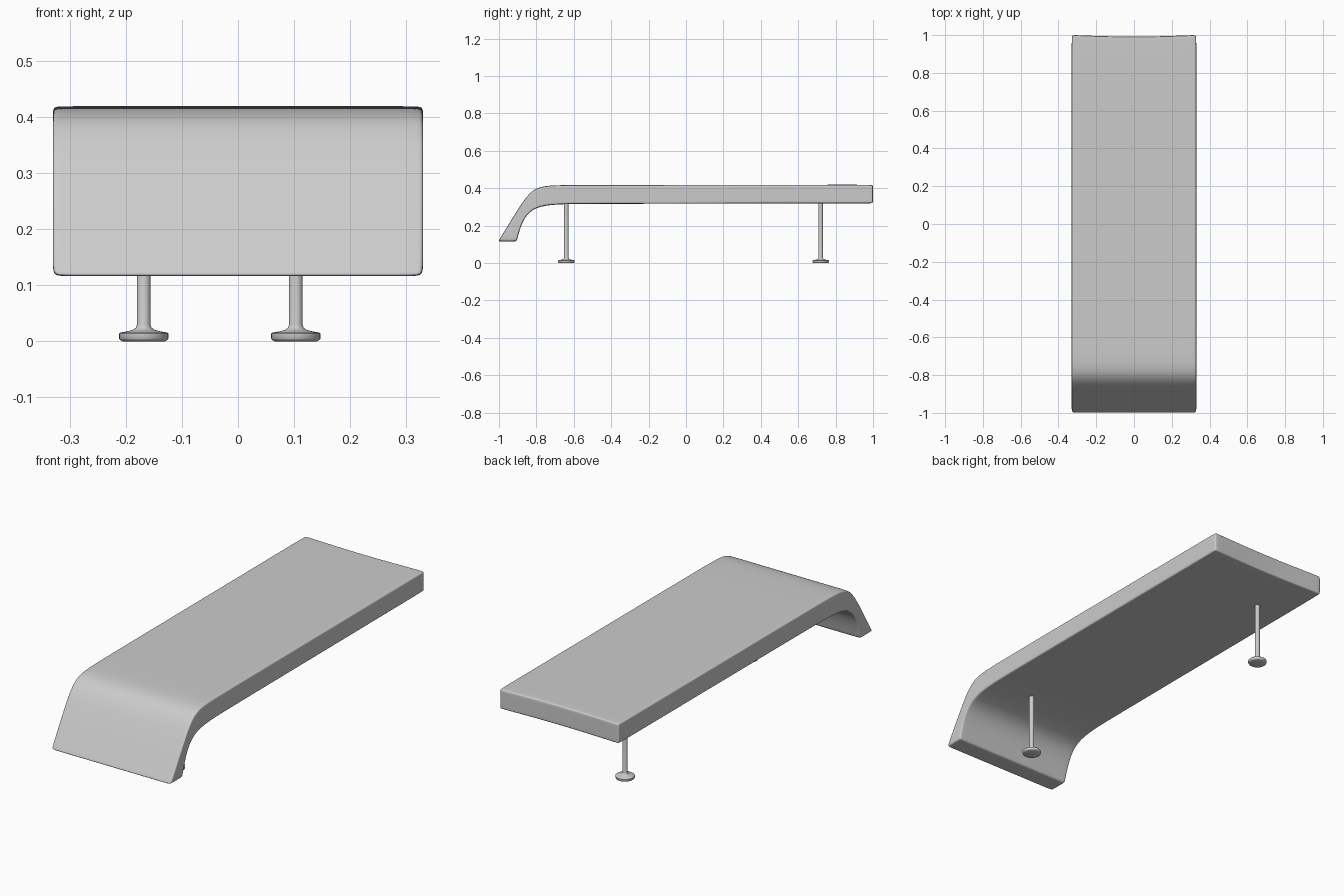
import bpy, bmesh, math

if "Cube" in bpy.data.objects:
    bpy.data.objects.remove(bpy.data.objects["Cube"])


def finish(name, bm, angle):
    bmesh.ops.recalc_face_normals(bm, faces=bm.faces)
    me = bpy.data.meshes.new(name)
    bm.to_mesh(me)
    bm.free()
    ob = bpy.data.objects.new(name, me)
    bpy.context.collection.objects.link(ob)
    bpy.ops.object.select_all(action='DESELECT')
    bpy.context.view_layer.objects.active = ob
    ob.select_set(True)
    bpy.ops.object.shade_smooth_by_angle(angle=math.radians(angle))
    return ob


# Board: control cage from side-profile stations (upper y, z, lower y, z)
stations = [
    (-1.005, 0.116, -0.905, 0.116),
    (-0.985, 0.146, -0.900, 0.140),
    (-0.880, 0.320, -0.870, 0.240),
    (-0.810, 0.410, -0.810, 0.300),
    (-0.690, 0.417, -0.690, 0.316),
    (-0.500, 0.418, -0.500, 0.317),
    (0.980, 0.419, 0.980, 0.319),
    (1.000, 0.419, 1.000, 0.319),
]
columns = [-0.33, -0.308, 0, 0.308, 0.33]
levels = [0, 0.15, 0.85, 1]
NX, NS, NT = len(columns) - 1, len(stations) - 1, len(levels) - 1


def board():
    bm = bmesh.new()
    verts = {}

    def v(i, s, t):
        if (i, s, t) not in verts:
            uy, uz, ly, lz = stations[s]
            k = levels[t]
            y = ly + (uy - ly) * k
            if s >= NS - 1 and columns[i] == 0:  # rear edge is slightly hollow
                y -= 0.012
            verts[i, s, t] = bm.verts.new((columns[i], y, lz + (uz - lz) * k))
        return verts[i, s, t]

    for t in (0, NT):  # underside and top
        for i in range(NX):
            for s in range(NS):
                bm.faces.new((v(i, s, t), v(i+1, s, t), v(i+1, s+1, t), v(i, s+1, t)))
    for i in (0, NX):  # long sides
        for s in range(NS):
            for t in range(NT):
                bm.faces.new((v(i, s, t), v(i, s+1, t), v(i, s+1, t+1), v(i, s, t+1)))
    for s in (0, NS):  # front lip and rear end
        for i in range(NX):
            for t in range(NT):
                bm.faces.new((v(i, s, t), v(i+1, s, t), v(i+1, s, t+1), v(i, s, t+1)))
    ob = finish("bench_board", bm, 180)
    sub = ob.modifiers.new("smooth", 'SUBSURF')
    sub.levels = sub.render_levels = 4


# Legs: round post flaring into a disc foot, turned around its axis
def leg(name, x, y):
    profile = [(0, 0), (0.038, 0), (0.042, 0.002), (0.044, 0.005), (0.044, 0.0135),
               (0.042, 0.0155), (0.030, 0.0175), (0.020, 0.020), (0.014, 0.024),
               (0.012, 0.030), (0.012, 0.335), (0, 0.335)]
    bm = bmesh.new()
    pts = [bm.verts.new((r, 0, z)) for r, z in profile]
    edges = [bm.edges.new(p) for p in zip(pts, pts[1:])]
    bmesh.ops.spin(bm, geom=pts + edges, cent=(0, 0, 0), axis=(0, 0, 1),
                   angle=2 * math.pi, steps=32, use_duplicate=False)
    bmesh.ops.remove_doubles(bm, verts=bm.verts, dist=1e-5)
    finish(name, bm, 40).location = (x, y, 0)


board()
leg("front_leg", 0.103, -0.64)
leg("rear_leg", -0.168, 0.72)
